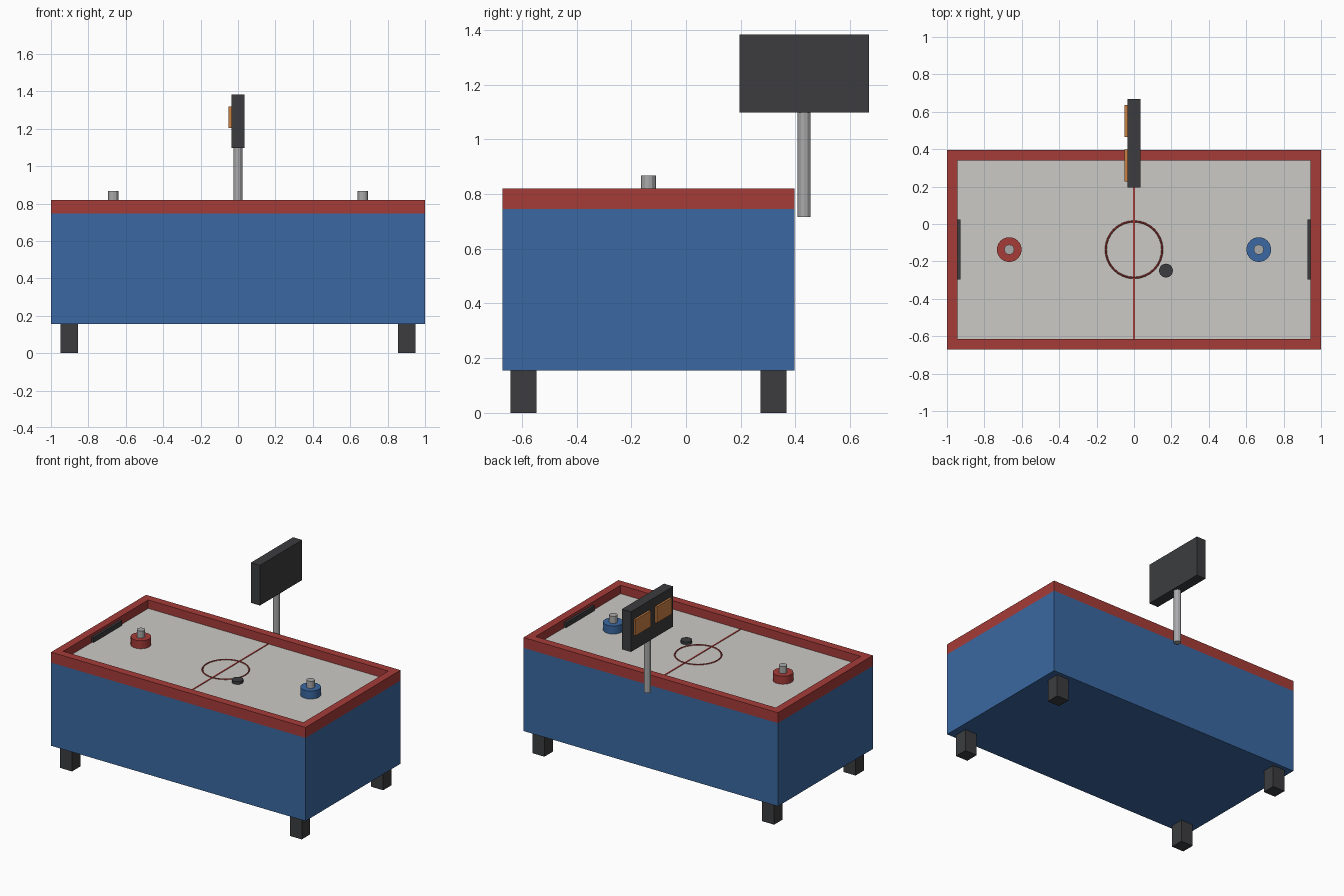
import bpy, bmesh
from math import pi

if "Cube" in bpy.data.objects:
    bpy.data.objects.remove(bpy.data.objects["Cube"])

CY = -0.137      # centre of the table in y
BED = 0.76       # playing surface height
SIGN_Y = 0.432   # centre of the scoreboard in y


def material(name, rgb):
    m = bpy.data.materials.new(name)
    m.diffuse_color = (*rgb, 1)
    m.use_nodes = True
    m.node_tree.nodes["Principled BSDF"].inputs["Base Color"].default_value = m.diffuse_color
    return m


red = material("red", (0.38, 0.045, 0.04))
blue = material("blue", (0.043, 0.14, 0.36))
dark = material("dark", (0.045, 0.046, 0.05))
white = material("white", (0.6, 0.59, 0.56))
orange = material("orange", (0.6, 0.22, 0.06))
metal = material("metal", (0.4, 0.4, 0.41))


def finish(bm, name, mat):
    bmesh.ops.recalc_face_normals(bm, faces=bm.faces)
    me = bpy.data.meshes.new(name)
    bm.to_mesh(me)
    bm.free()
    me.materials.append(mat)
    ob = bpy.data.objects.new(name, me)
    bpy.context.collection.objects.link(ob)
    return ob


def box(name, x, y, z, mat):
    """Box from (min, max) ranges."""
    bm = bmesh.new()
    bmesh.ops.create_cube(bm, size=1)
    for v in bm.verts:
        for i, (lo, hi) in enumerate((x, y, z)):
            v.co[i] = hi if v.co[i] > 0 else lo
    return finish(bm, name, mat)


def cylinder(name, x, y, z, r, sides, mat):
    bm = bmesh.new()
    bmesh.ops.create_cone(bm, cap_ends=True, segments=sides, radius1=r,
                          radius2=r, depth=z[1] - z[0])
    bmesh.ops.translate(bm, verts=bm.verts, vec=(x, y, sum(z) / 2))
    return finish(bm, name, mat)


# Cabinet and playing surface
box("cabinet", (-1, 1), (CY - 0.533, CY + 0.533), (0.155, 0.746), blue)
box("playing_surface", (-0.95, 0.95), (CY - 0.483, CY + 0.483), (0.74, BED), white)

# Rim: rectangular cross-section swept around four mitred corners
bm = bmesh.new()
rings = []
for sx, sy in ((-1, -1), (1, -1), (1, 1), (-1, 1)):
    rings.append([bm.verts.new((sx * (1 - d), CY + sy * (0.533 - d), z))
                  for d, z in ((0, 0.746), (0, 0.82), (0.056, 0.82), (0.056, 0.746))])
for i in range(4):
    a, b = rings[i], rings[(i + 1) % 4]
    for j in range(4):
        k = (j + 1) % 4
        bm.faces.new((a[j], b[j], b[k], a[k]))
finish(bm, "rim", red)

# Legs
for sx, side in ((-1, "left"), (1, "right")):
    for sy, end in ((-1, "front"), (1, "back")):
        x, y, h = sx * 0.903, CY + sy * 0.457, 0.047
        box(f"{end}_{side}_leg", (x - h, x + h), (y - h, y + h), (0, 0.16), dark)

# Goal slots and mallets at each end
for s, side, mat in ((-1, "left", red), (1, "right", blue)):
    box(f"{side}_goal", sorted((s * 0.927, s * 0.95)), (CY - 0.16, CY + 0.16),
        (0.765, 0.8), dark)
    cylinder(f"{side}_mallet_base", s * 0.667, CY, (BED, 0.817), 0.066, 24, mat)
    cylinder(f"{side}_mallet_knob", s * 0.667, CY, (0.81, 0.867), 0.027, 12, metal)

# Markings and puck
box("centre_line", (-0.005, 0.005), (CY - 0.477, CY + 0.477), (BED - 0.003, BED + 0.003), red)
bpy.ops.mesh.primitive_torus_add(location=(0, CY, BED), major_segments=32, minor_segments=6,
                                 major_radius=0.151, minor_radius=0.005)
circle = bpy.context.object
circle.name = "centre_circle"
circle.data.materials.append(red)
for p in circle.data.polygons:
    p.use_smooth = False
cylinder("puck", 0.171, -0.249, (BED, 0.78), 0.037, 20, dark)

# Scoreboard on its post
cylinder("scoreboard_post", 0, SIGN_Y, (0.717, 1.11), 0.024, 12, metal)
box("scoreboard", (-0.036, 0.036), (SIGN_Y - 0.237, SIGN_Y + 0.237), (1.098, 1.383), dark)
for s, end in ((-1, "front"), (1, "back")):
    y = SIGN_Y + s * 0.119
    box(f"{end}_score_panel", (-0.05, -0.03), (y - 0.085, y + 0.085), (1.204, 1.318), orange)
